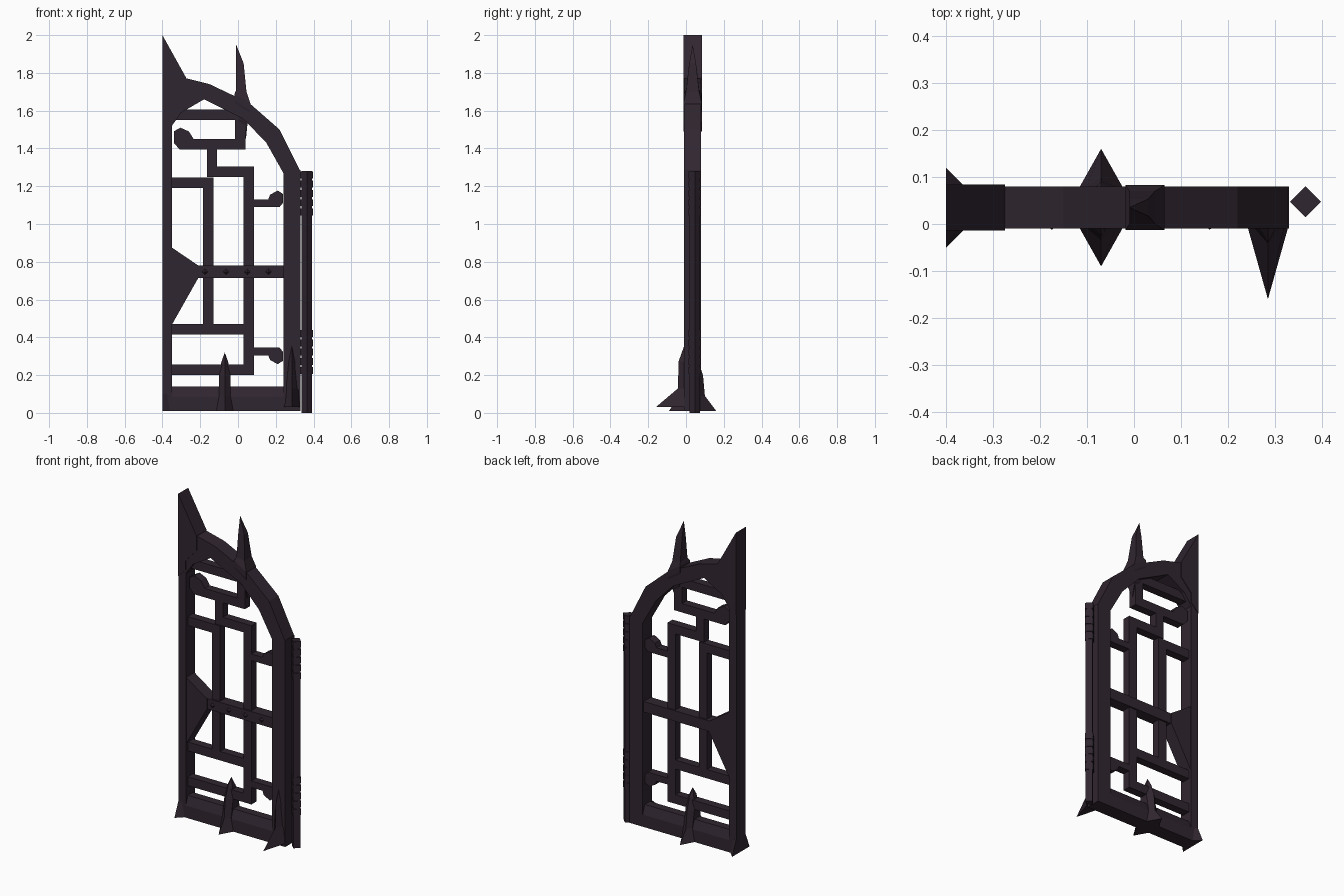
import bpy, bmesh

iron = bpy.data.materials.new("dark plum iron")
iron.diffuse_color = (0.030, 0.019, 0.029, 1)


def finish(name, bm):
    bmesh.ops.recalc_face_normals(bm, faces=bm.faces)
    me = bpy.data.meshes.new(name)
    bm.to_mesh(me)
    bm.free()
    me.materials.append(iron)
    ob = bpy.data.objects.new(name, me)
    bpy.context.collection.objects.link(ob)
    return ob


def loft(name, rings):
    """Skin rings of equal length; a ring of one point makes a tip."""
    bm = bmesh.new()
    vr = [[bm.verts.new(p) for p in r] for r in rings]
    for a, b in zip(vr, vr[1:]):
        n = max(len(a), len(b))
        for i in range(n):
            j = (i + 1) % n
            if len(b) == 1:
                bm.faces.new((a[i], a[j], b[0]))
            elif len(a) == 1:
                bm.faces.new((a[0], b[j], b[i]))
            else:
                bm.faces.new((a[i], a[j], b[j], b[i]))
    for r in (vr[0], vr[-1]):
        if len(r) > 2:
            bm.faces.new(r)
    return finish(name, bm)


def plate(name, pts, y0, y1):
    """Front-view (x, z) outline given thickness in y."""
    return loft(name, [[(x, y, z) for x, z in pts] for y in (y0, y1)])


def bar(name, x0, x1, z0, z1, y0=0.01, y1=0.06):
    return plate(name, [(x0, z0), (x1, z0), (x1, z1), (x0, z1)], y0, y1)


F, B = -0.01, 0.08  # front and back of the frame

# Frame posts
bar("latch_post", -0.40, -0.35, 0.01, 1.70, F, B)
bar("hinge_post", 0.24, 0.33, 0.01, 1.285, F, B)

# Bottom rail with chamfered top
rail = [(F, 0.01), (B, 0.01), (B, 0.085), (0.06, 0.14), (0.01, 0.14), (F, 0.085)]
loft("bottom_rail", [[(x, y, z) for y, z in rail] for x in (-0.37, 0.26)])

# Faceted arch
plate("arch", [(0.33, 1.28), (0.22, 1.50), (0.06, 1.64), (-0.15, 1.74), (-0.27, 1.77),
               (-0.395, 1.77), (-0.395, 1.52), (-0.35, 1.52), (-0.30, 1.59), (-0.18, 1.66),
               (0.03, 1.555), (0.15, 1.43), (0.24, 1.27)], F, B)

# Tall corner horn
plate("corner_horn", [(-0.40, 2.0), (-0.275, 1.775), (-0.275, 1.68), (-0.35, 1.60),
                      (-0.35, 1.54), (-0.40, 1.49)], -0.014, 0.084)


# Thorn over the arch, with a fang hanging below it
def square(x0, x1, y, h, z0, z1):
    return [(x0, y - h, z0), (x1, y - h, z1), (x1, y + h, z1), (x0, y + h, z0)]


loft("arch_thorn", [[(0.042, 0.035, 1.45)],
                    square(0.0, 0.05, 0.035, 0.03, 1.56, 1.53),
                    square(-0.018, 0.065, 0.035, 0.048, 1.655, 1.60),
                    square(-0.018, 0.065, 0.035, 0.048, 1.69, 1.64),
                    square(-0.010, 0.045, 0.035, 0.035, 1.71, 1.70),
                    square(-0.010, 0.030, 0.035, 0.018, 1.85, 1.85),
                    [(-0.01, 0.035, 1.95)]])

# Lattice bars
for i, (x0, x1, z0, z1) in enumerate([
        (-0.36, 0.00, 1.55, 1.605), (-0.015, 0.04, 1.395, 1.61),
        (-0.30, 0.04, 1.395, 1.45), (-0.165, -0.11, 1.25, 1.40),
        (-0.165, 0.085, 1.25, 1.305), (-0.36, -0.13, 1.19, 1.245),
        (-0.185, -0.13, 0.44, 1.245), (0.03, 0.085, 0.20, 1.305),
        (-0.36, 0.05, 0.415, 0.47), (-0.36, 0.085, 0.20, 0.255),
        (0.07, 0.19, 1.09, 1.13), (0.07, 0.19, 0.305, 0.345)]):
    bar(f"lattice_bar_{i + 1}", x0, x1, z0, z1)

# Curled bar ends
plate("top_curl", [(-0.31, 1.395), (-0.34, 1.43), (-0.34, 1.49), (-0.305, 1.51),
                   (-0.26, 1.49), (-0.235, 1.45), (-0.235, 1.395)], 0.01, 0.06)
curl = [(0.16, 0.0), (0.16, 0.04), (0.17, 0.065), (0.21, 0.087), (0.237, 0.07),
        (0.237, 0.02), (0.22, 0.0)]
plate("upper_curl", [(x, 1.09 + z) for x, z in curl], 0.01, 0.06)
plate("lower_curl", [(x, 0.345 - z) for x, z in curl], 0.01, 0.06)

# Middle rail, lock plate and rivets
bar("middle_rail", -0.36, 0.25, 0.715, 0.78, 0.0, 0.07)
plate("lock_plate", [(-0.36, 0.875), (-0.35, 0.875), (-0.21, 0.78), (-0.21, 0.715),
                     (-0.35, 0.467), (-0.36, 0.467)], -0.005, 0.075)
for i in range(4):
    x, z, r = -0.175 + 0.112 * i, 0.747, 0.016
    base = [(x - r, 0, z), (x, 0, z - r), (x + r, 0, z), (x, 0, z + r)]
    loft(f"rivet_{i + 1}", [base, [(x, -0.012, z)]])

# Hinge pole with diamond section and knuckles


def diamond(r, z):
    return [(0.365 + a * r, 0.047 + b * r, z) for a, b in ((1, 0), (0, 1), (-1, 0), (0, -1))]


loft("hinge_pole", [diamond(0.028, 0.0), diamond(0.028, 1.28)])
for g, z0 in enumerate((0.205, 1.045)):
    for i in range(5):
        z = z0 + 0.049 * i
        loft(f"hinge_knuckle_{g * 5 + i + 1}", [diamond(0.033, z), diamond(0.033, z + 0.037)])


# Ground thorns: six-sided rings pointed to front and back
def hexa(x, w, yf, sf, sb, yb, z):
    return [(x, yf, z), (x + w, sf, z), (x + w, sb, z), (x, yb, z), (x - w, sb, z), (x - w, sf, z)]


loft("middle_ground_thorn", [hexa(-0.07, 0.045, -0.09, F, B, 0.16, 0.01),
                             hexa(-0.07, 0.030, -0.035, F, B, 0.10, 0.09),
                             hexa(-0.07, 0.030, -0.025, 0.01, 0.06, 0.09, 0.20),
                             hexa(-0.07, 0.018, 0.00, 0.02, 0.05, 0.065, 0.27),
                             [(-0.07, 0.035, 0.32)]])


def wedge(w, y, z):
    return [(0.285 - w, 0.0, z), (0.285, y, z), (0.285 + w, 0.0, z)]


loft("hinge_ground_thorn", [wedge(0.045, -0.16, 0.03), wedge(0.036, -0.042, 0.13),
                            wedge(0.022, -0.04, 0.27), [(0.285, -0.008, 0.36)]])


# Flared foot under the latch post
def foot(w, f, b, z):
    return [(-0.40, f, z), (-0.40 + w, F, z), (-0.40 + w, B, z), (-0.40, b, z)]


loft("latch_post_foot", [foot(0.04, -0.05, 0.12, 0.01), foot(0.025, F - 0.001, B + 0.001, 0.10)])
